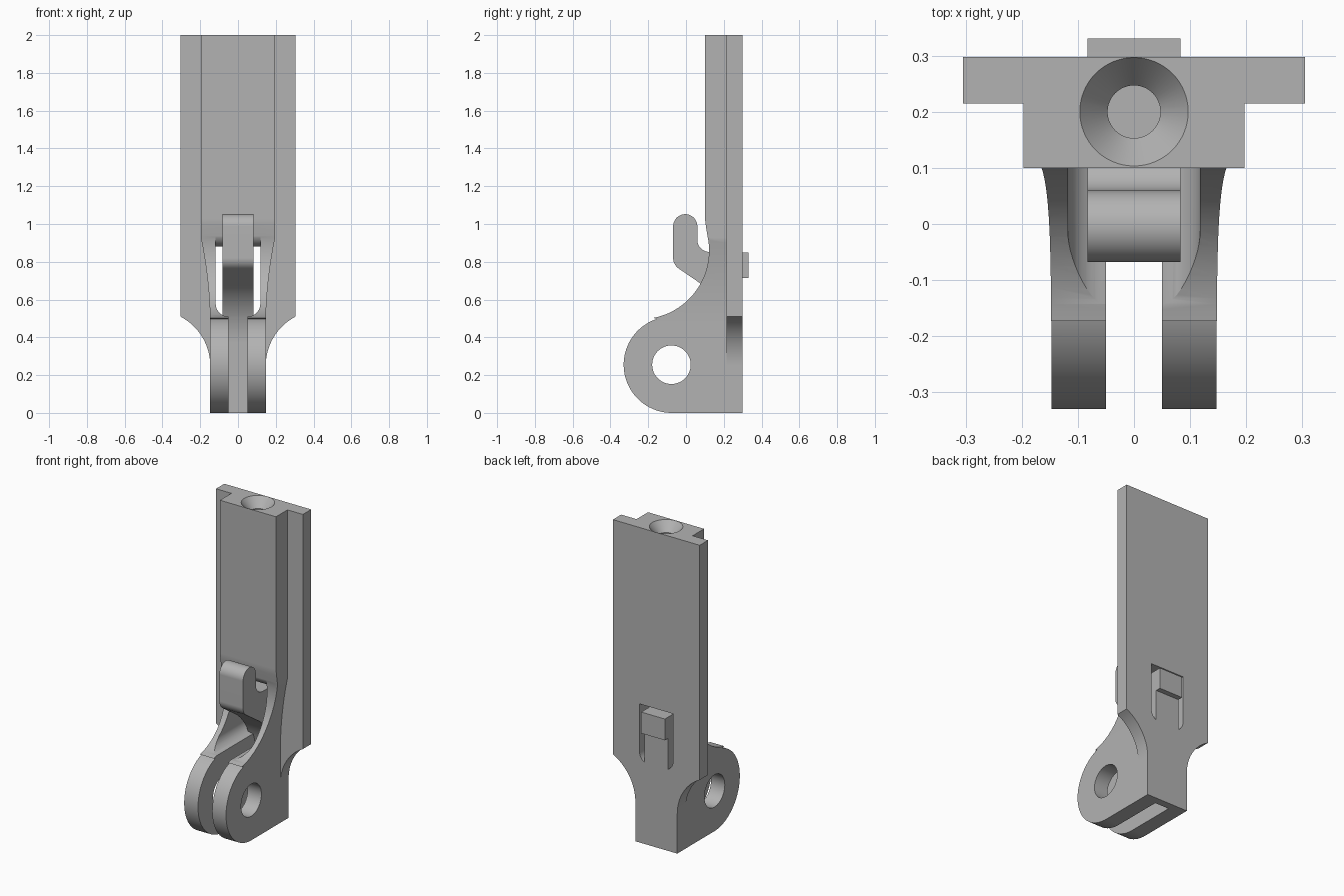
import bpy, bmesh, math
from mathutils import Vector

if "Cube" in bpy.data.objects:
    bpy.data.objects.remove(bpy.data.objects["Cube"])

grey = bpy.data.materials.new("plain_grey")
grey.diffuse_color = (0.45, 0.45, 0.45, 1)
grey.use_nodes = True
grey.node_tree.nodes["Principled BSDF"].inputs["Base Color"].default_value = grey.diffuse_color


def arc(cu, cv, r, a0, a1, n=16):
    """Points on a circle from angle a0 to a1 in degrees."""
    out = []
    for i in range(n + 1):
        a = math.radians(a0 + (a1 - a0) * i / n)
        out.append((cu + r * math.cos(a), cv + r * math.sin(a)))
    return out


def mirrored(right):
    """Close a right-half (x, z) outline with its mirror image."""
    return right + [(-x, z) for x, z in reversed(right)]


def extrude(name, pts, axis, lo, hi):
    """Prism: (y, z) outline along x, or (x, z) outline along y."""
    def place(u, v, w):
        return (w, u, v) if axis == 'x' else (u, w, v)
    bm = bmesh.new()
    base = bm.faces.new([bm.verts.new(place(u, v, lo)) for u, v in pts])
    res = bmesh.ops.extrude_face_region(bm, geom=[base])
    verts = [g for g in res["geom"] if isinstance(g, bmesh.types.BMVert)]
    shift = Vector(place(0, 0, hi - lo))
    bmesh.ops.translate(bm, verts=verts, vec=shift)
    return finish(name, bm)


def finish(name, bm):
    bmesh.ops.recalc_face_normals(bm, faces=bm.faces)
    me = bpy.data.meshes.new(name)
    bm.to_mesh(me)
    bm.free()
    me.materials.append(grey)
    ob = bpy.data.objects.new(name, me)
    bpy.context.collection.objects.link(ob)
    return ob


def combine(target, tool, op):
    """Apply a boolean and remove the tool object."""
    tool.hide_render = True
    mod = target.modifiers.new("cut", 'BOOLEAN')
    mod.operation, mod.object, mod.solver = op, tool, 'EXACT'
    bpy.context.view_layer.objects.active = target
    bpy.ops.object.modifier_apply(modifier=mod.name)
    bpy.data.objects.remove(tool)


def cone(name, r1, r2, z0, z1, y):
    bm = bmesh.new()
    bmesh.ops.create_cone(bm, cap_ends=True, segments=64, radius1=r1, radius2=r2, depth=z1 - z0)
    bmesh.ops.translate(bm, verts=bm.verts, vec=(0, y, (z0 + z1) / 2))
    return finish(name, bm)


BACK = 0.298

# bar and hinge lugs: side profile, trimmed by a front outline that tapers to the lugs
side = [(BACK, 0), (BACK, 2), (0.1, 2), (0.1, 1.03), (0.105, 0.99)]
side += arc(-0.242, 0.86, 0.364, 12, -79, 28)
side += arc(-0.075, 0.255, 0.255, 108, 270, 40)
body = extrude("hinged_bar", side, 'x', -0.25, 0.25)
taper = [(0.147, -0.1)]
for i in range(17):
    t = i / 16
    taper.append((0.147 + 0.05 * t * t, 0.45 + 0.48 * t))
taper.append((0.197, 2.1))
combine(body, extrude("taper", mirrored(taper), 'y', -0.5, 0.5), 'INTERSECT')

# wide back flange with concave lower shoulders
r = 0.293
end = 180 - math.degrees(math.asin(0.26 / r))
flange = [(0.147, 0)] + arc(0.147 + r, 0.25, r, 180, end) + [(0.305, 2)]
combine(body, extrude("flange", mirrored(flange), 'y', 0.215, BACK), 'UNION')

# pocket around the latch, with rounded lower corners and a rounded upper lip
pocket = arc(0.051, 0.577, 0.067, -90, 0, 12) + [(0.118, 0.88)]
combine(body, extrude("pocket", mirrored(pocket), 'y', -0.5, 0.5), 'DIFFERENCE')
lip = [(0, 0.85), (0, 0.99), (0.105, 0.99), (0.11, 0.96)]
lip += arc(0.19, 0.96, 0.08, 190, 270, 10) + [(0.21, 0.85)]
combine(body, extrude("lip", lip, 'x', -0.118, 0.118), 'DIFFERENCE')

# gap between the lugs, and the pin hole
gap = [(-0.5, -0.1), (0.25, -0.1), (0.25, 0.56), (-0.5, 0.56)]
combine(body, extrude("gap", gap, 'x', -0.05, 0.05), 'DIFFERENCE')
pin = arc(-0.077, 0.255, 0.102, 0, 360, 64)[:-1]
combine(body, extrude("pin_hole", pin, 'x', -0.5, 0.5), 'DIFFERENCE')

# countersunk hole in the top end
combine(body, cone("bore", 0.047, 0.047, 1.5, 1.99, 0.2), 'DIFFERENCE')
combine(body, cone("countersink", 0.047, 0.097, 1.94, 2.0005, 0.2), 'DIFFERENCE')

# spring latch: tongue, curled finger lever and catch
latch = [(BACK, 0.37), (BACK, 0.715), (0.331, 0.715), (0.331, 0.85), (0.13, 0.85)]
latch += arc(0.125, 0.917, 0.065, 270, 180, 14)
latch += arc(-0.004, 0.988, 0.064, 0, 180, 28)
latch += arc(0.0, 0.82, 0.068, 180, 238, 10)
latch += arc(-0.124, 0.37, 0.374, 58.8, 0, 24)
combine(body, extrude("latch", latch, 'x', -0.083, 0.083), 'UNION')

# smooth curves, crisp edges
bpy.ops.object.select_all(action='DESELECT')
body.select_set(True)
bpy.context.view_layer.objects.active = body
bpy.ops.object.shade_smooth_by_angle(angle=math.radians(25))
normals = body.modifiers.new("normals", 'WEIGHTED_NORMAL')
normals.keep_sharp = True
